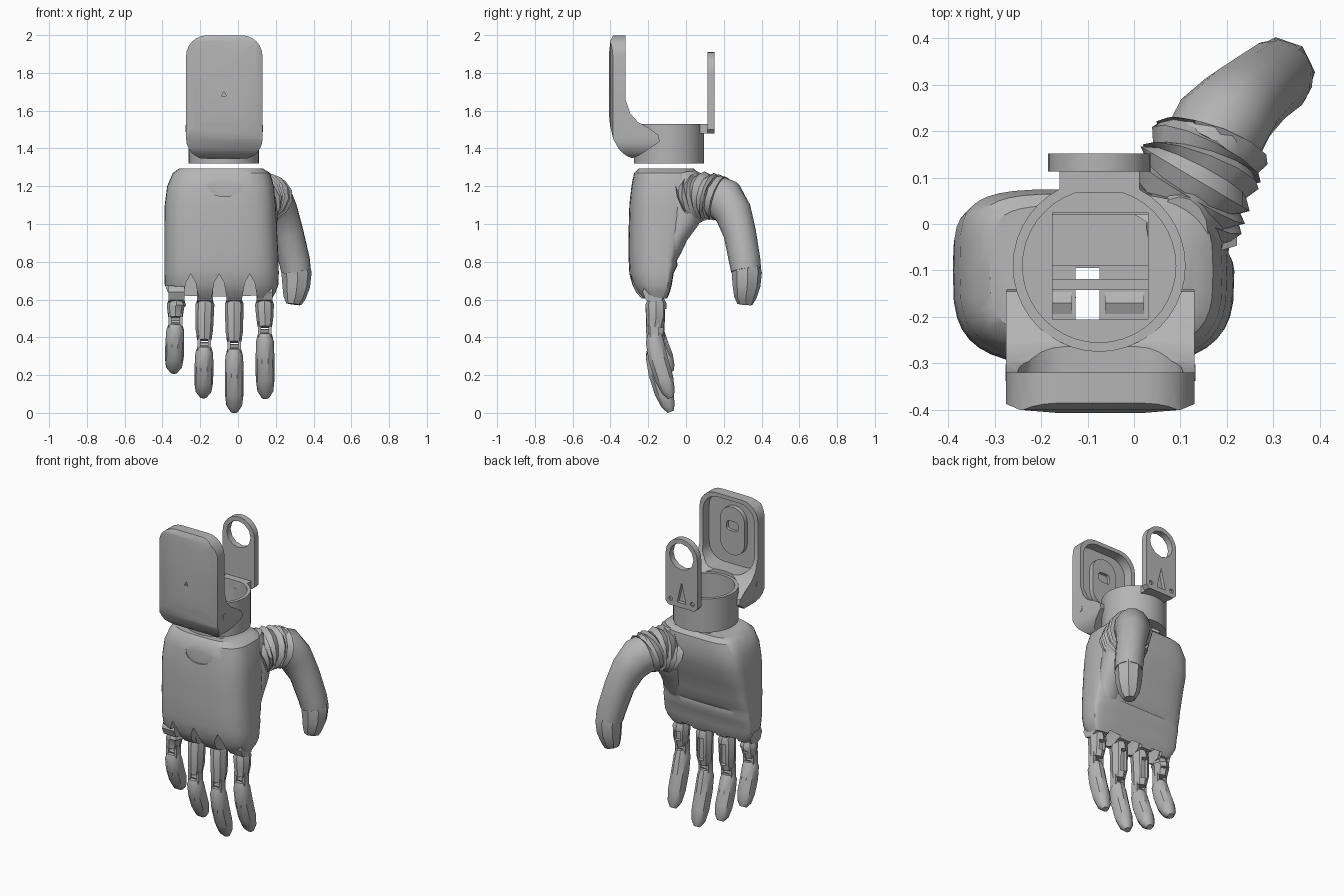
import bpy, bmesh, math, random
from mathutils import Vector

if "Cube" in bpy.data.objects:
    bpy.data.objects.remove(bpy.data.objects["Cube"])
random.seed(4)

grey = bpy.data.materials.new("matte_grey")
grey.use_nodes = True
COLOUR = (0.46, 0.46, 0.46, 1)
grey.diffuse_color = COLOUR
for node in grey.node_tree.nodes:
    if node.type == 'BSDF_PRINCIPLED':
        node.inputs["Base Color"].default_value = COLOUR
parts = []


def skin(name, rings, keep=True):
    """Bridge equal rings of points into a closed solid."""
    bm = bmesh.new()
    loops = [[bm.verts.new(p) for p in ring] for ring in rings]
    n = len(loops[0])
    for a, b in zip(loops, loops[1:]):
        for i in range(n):
            bm.faces.new((a[i], a[(i + 1) % n], b[(i + 1) % n], b[i]))
    bm.faces.new(loops[0])
    bm.faces.new(loops[-1])
    bmesh.ops.recalc_face_normals(bm, faces=bm.faces)
    mesh = bpy.data.meshes.new(name)
    bm.to_mesh(mesh)
    bm.free()
    mesh.materials.append(grey)
    ob = bpy.data.objects.new(name, mesh)
    bpy.context.scene.collection.objects.link(ob)
    if keep:
        parts.append(ob)
    return ob


def prism(name, outline, axis, lo, hi, keep=True):
    """Extrude a 2D outline along an axis."""
    place = {'X': lambda u, v, d: (d, u, v),
             'Y': lambda u, v, d: (u, d, v),
             'Z': lambda u, v, d: (u, v, d)}[axis]
    return skin(name, [[place(u, v, d) for u, v in outline] for d in (lo, hi)], keep)


def circle(cx, cy, rx, ry=None, n=32, start=0.0, sweep=2 * math.pi):
    ry = ry or rx
    return [(cx + rx * math.cos(start + sweep * i / n),
             cy + ry * math.sin(start + sweep * i / n)) for i in range(n)]


def rounded(x0, x1, y0, y1, r, n=6):
    pts = []
    corners = [(x1 - r, y1 - r), (x0 + r, y1 - r), (x0 + r, y0 + r), (x1 - r, y0 + r)]
    for k, (cx, cy) in enumerate(corners):
        for i in range(n + 1):
            a = (k + i / n) * math.pi / 2
            pts.append((cx + r * math.cos(a), cy + r * math.sin(a)))
    return pts


def rect(x0, x1, y0, y1):
    return [(x0, y0), (x1, y0), (x1, y1), (x0, y1)]


def tube(name, stations, side, sides=10, wobble=0.0):
    """Sweep an elliptical section; each station is point, side radius, depth radius."""
    rings, pts = [], [Vector(s[0]) for s in stations]
    for i, (p, ra, rb) in enumerate(stations):
        t = (pts[min(i + 1, len(pts) - 1)] - pts[max(i - 1, 0)]).normalized()
        t = (t + Vector([random.uniform(-wobble, wobble) for _ in range(3)])).normalized()
        u = Vector(side)
        u = (u - t * u.dot(t)).normalized()
        w = t.cross(u)
        rings.append([pts[i] + u * a + w * b for a, b in circle(0, 0, ra, rb, sides)])
    return skin(name, rings)


def boolean(ob, cutter, operation='DIFFERENCE'):
    mod = ob.modifiers.new("cut", 'BOOLEAN')
    mod.operation, mod.solver, mod.object = operation, 'EXACT', cutter
    dg = bpy.context.evaluated_depsgraph_get()
    mesh = bpy.data.meshes.new_from_object(ob.evaluated_get(dg))
    ob.modifiers.clear()
    ob.data = mesh
    bpy.data.objects.remove(cutter)


CX, CY = -0.075, -0.09      # wrist axis

# Palm: boxy sections (height, right, left, front, back)
PALM = [(1.295, -.31, .13, -.25, .04), (1.27, -.345, .17, -.275, .065),
        (1.20, -.375, .19, -.29, .075), (1.10, -.388, .2, -.3, .06),
        (1.0, -.39, .205, -.303, .02), (.9, -.39, .21, -.305, -.015),
        (.84, -.39, .213, -.305, -.03), (.81, -.39, .214, -.304, -.048),
        (.78, -.39, .215, -.302, -.045), (.74, -.39, .216, -.3, -.065),
        (.68, -.388, .214, -.285, -.075), (.64, -.372, .2, -.265, -.085),
        (.605, -.345, .18, -.235, -.1)]


def palm_ring(z, x0, x1, yf, yb):
    ring, mid = [], min(-0.1, yb - 0.03)
    for c, s in circle(0, 0, 1, n=40):
        power = 0.45 if c < 0 < s else 0.6
        c = math.copysign(abs(c) ** power, c)
        s = math.copysign(abs(s) ** power, s)
        y = mid + s * ((yb - mid) if s > 0 else (mid - yf))
        ring.append(((x0 + x1) / 2 + c * (x1 - x0) / 2, y, z))
    return ring


palm = skin("palm", [palm_ring(*row) for row in PALM])
boolean(palm, prism("wrist_hole", rect(-.175, .03, -.205, .02), 'Z', 1.1, 1.5, False))
boolean(palm, prism("lower_hole", rect(-.175, .03, -.205, -.09), 'Z', .69, 1.2, False))
for x in (-.25, -.1, .062):
    wedge = [(x - .05, .55), (x + .05, .55), (x + .026, .69), (x, .735), (x - .026, .69)]
    boolean(palm, prism("notch", wedge, 'Y', -.5, -.095, False))
little_lobe = [(-.45, .55), (-.25, .55), (-.27, .665), (-.45, .68)]
boolean(palm, prism("little_lobe_trim", little_lobe, 'Y', -.5, -.12, False))
boolean(palm, prism("oval_mark", circle(-.07, 1.2, .09, .055, 20), 'Y', -.5, -.286, False))
prism("palm_crossbar", rect(-.142, -.118, .95, .98), 'X', -.18, .035)

# Thumb: fleshy mound, pleated sleeve, then two segments
SIDE = (0.75, -0.66, 0)
tube("thumb_mound", [((.12, -.11, .78), .06, .04), ((.12, -.08, .86), .08, .055),
                     ((.12, -.05, .94), .085, .062), ((.12, -.015, 1.02), .088, .085),
                     ((.12, .0, 1.1), .088, .1), ((.11, -.005, 1.19), .085, .1),
                     ((.1, -.02, 1.265), .06, .08)], (1, 0, 0), 16)
sleeve = []
for i in range(13):
    t = i / 12
    p = Vector((.095, .02, 1.13)).lerp(Vector((.168, .175, 1.135)), t)
    p.z += 0.015 * math.sin(t * math.pi)
    r = 0.138 - 0.015 * t - (0.018 if i % 2 else 0)
    sleeve.append((p, r + .006, r))
tube("thumb_sleeve", sleeve, SIDE, 12, 0.16)
tube("thumb_base", [((.155, .155, 1.14), .1, .12), ((.185, .205, 1.125), .105, .118),
                    ((.222, .25, 1.06), .093, .102), ((.262, .285, .95), .085, .088),
                    ((.30, .312, .80), .083, .083), ((.307, .318, .755), .08, .08)], SIDE, 14)
tube("thumb_tip", [((.302, .316, .79), .074, .077), ((.31, .322, .74), .08, .08),
                   ((.308, .32, .67), .074, .073), ((.299, .314, .61), .06, .058),
                   ((.295, .312, .575), .036, .045)], SIDE, 8)


# Fingers: knuckle, slotted base, hinge links, curved tip
def finger(label, x, lean, gap, tip):
    xg = x + lean * 0.4
    prism(label + "_knuckle", circle(-.17, .64, .06, n=8), 'X', x - .042, x + .042)
    base = tube(label + "_base", [((x, -.16, .61), .036, .04), ((x, -.158, .575), .05, .056),
                                  ((xg, -.158, gap + .07), .046, .053),
                                  ((xg, -.165, gap + .015), .038, .044)], (1, 0, 0), 8)
    boolean(base, prism("slot", rect(x - .02, x + .02, gap + .05, .55), 'Y', -.135, 0, False))
    for s in (-1, 1):
        e = xg + s * .028
        prism(label + "_link", rect(-.19, -.145, gap - .04, gap + .04), 'X', e - .008, e + .008)
    prism(label + "_pin", circle(-.165, gap - .012, .016, n=8), 'X', xg - .036, xg + .036)
    rows = [(0, -.167, .036, .036), (.12, -.166, .047, .05), (.4, -.147, .05, .054),
            (.7, -.116, .05, .052), (.9, -.094, .042, .038), (1, -.08, .02, .018)]
    top = gap - .02
    tube(label + "_tip", [((xg + (x + lean - xg) * t, y, top + (tip - top) * t), a, b)
                          for t, y, a, b in rows], (1, 0, 0), 10)


finger("little_finger", -.325, -.015, .49, .215)
finger("ring_finger", -.175, -.008, .37, .085)
finger("middle_finger", -.02, 0, .36, .006)
finger("index_finger", .14, .005, .44, .08)

# Wrist collar with a square-holed floor
collar = prism("wrist_collar", circle(CX, CY, .186, n=40), 'Z', 1.32, 1.53)
boolean(collar, prism("collar_bore", circle(CX, CY, .165, n=40), 'Z', 1.37, 1.7, False))
boolean(collar, prism("collar_hole", rect(-.175, .03, -.205, .025), 'Z', 1.2, 1.5, False))

# Rear ring tab and its bracket
prism("tab_bracket", rect(-.16, .012, .068, .118), 'Z', 1.48, 1.53)
arch = circle(CX, 1.8, .11, n=16, sweep=math.pi) + [(CX - .11, 1.8), (CX - .11, 1.5),
                                                  (CX - .09, 1.48), (CX + .09, 1.48), (CX + .11, 1.5)]
tab = prism("ring_tab", arch, 'Y', .113, .152)
boolean(tab, prism("ring_hole", circle(CX, 1.8, .083, n=12), 'Y', 0, .3, False))
boolean(tab, prism("tab_slit", [(CX - .03, 1.51), (CX + .03, 1.51), (CX, 1.64)],
                   'Y', .13, .3, False))
for s in (-1, 1):
    boolean(tab, prism("tab_screw_hole", circle(CX + s * .075, 1.52, .014, n=8),
                       'Y', .14, .3, False))

# Front shield: side profile trimmed to rounded outlines, then hollowed
PROFILE = [(-.32, 2.0), (-.385, 2.0), (-.4, 1.97), (-.408, 1.9), (-.41, 1.6), (-.402, 1.52),
           (-.385, 1.45), (-.355, 1.395), (-.32, 1.363), (-.285, 1.348), (-.25, 1.362),
           (-.14, 1.435), (-.145, 1.47), (-.2, 1.51), (-.255, 1.54), (-.295, 1.585), (-.32, 1.66)]
shield = prism("front_shield", PROFILE, 'X', -.276, .131)
boolean(shield, prism("outline", rounded(-.275, .13, 1.342, 1.999, .11), 'Y', -.6, .2, False),
        'INTERSECT')
boolean(shield, prism("crown", [(-.3, 0), (-.3, -.37), (-.274, -.388), (-.245, -.4), (-.16, -.407),
                                (.015, -.407), (.1, -.4), (.129, -.388), (.155, -.37), (.155, 0)],
                      'Z', 1.2, 2.2, False), 'INTERSECT')
boolean(shield, prism("collar_space", circle(CX, CY, .184, n=40), 'Z', 1.2, 1.8, False))
boolean(shield, prism("recess", rounded(-.25, .105, 1.55, 1.975, .1), 'Y', -.38, 0, False))
boolean(shield, prism("dent", circle(CX, 1.685, .016, n=3, start=math.pi / 2),
                      'Y', -.6, -.396, False))
pad = prism("shield_pad", rounded(-.16, .01, 1.62, 1.92, .084), 'Y', -.39, -.352)
boolean(pad, prism("pad_hole", rounded(-.115, -.035, 1.77, 1.83, .02), 'Y', -.37, 0, False))
for x in (-.277, .125):
    prism("shield_screw", circle(-.32, 1.505, .018, n=8), 'X', x, x + .007)

# Shading
bpy.ops.object.select_all(action='DESELECT')
for ob in parts:
    ob.select_set(True)
bpy.context.view_layer.objects.active = palm
bpy.ops.object.shade_smooth_by_angle(angle=math.radians(35))
